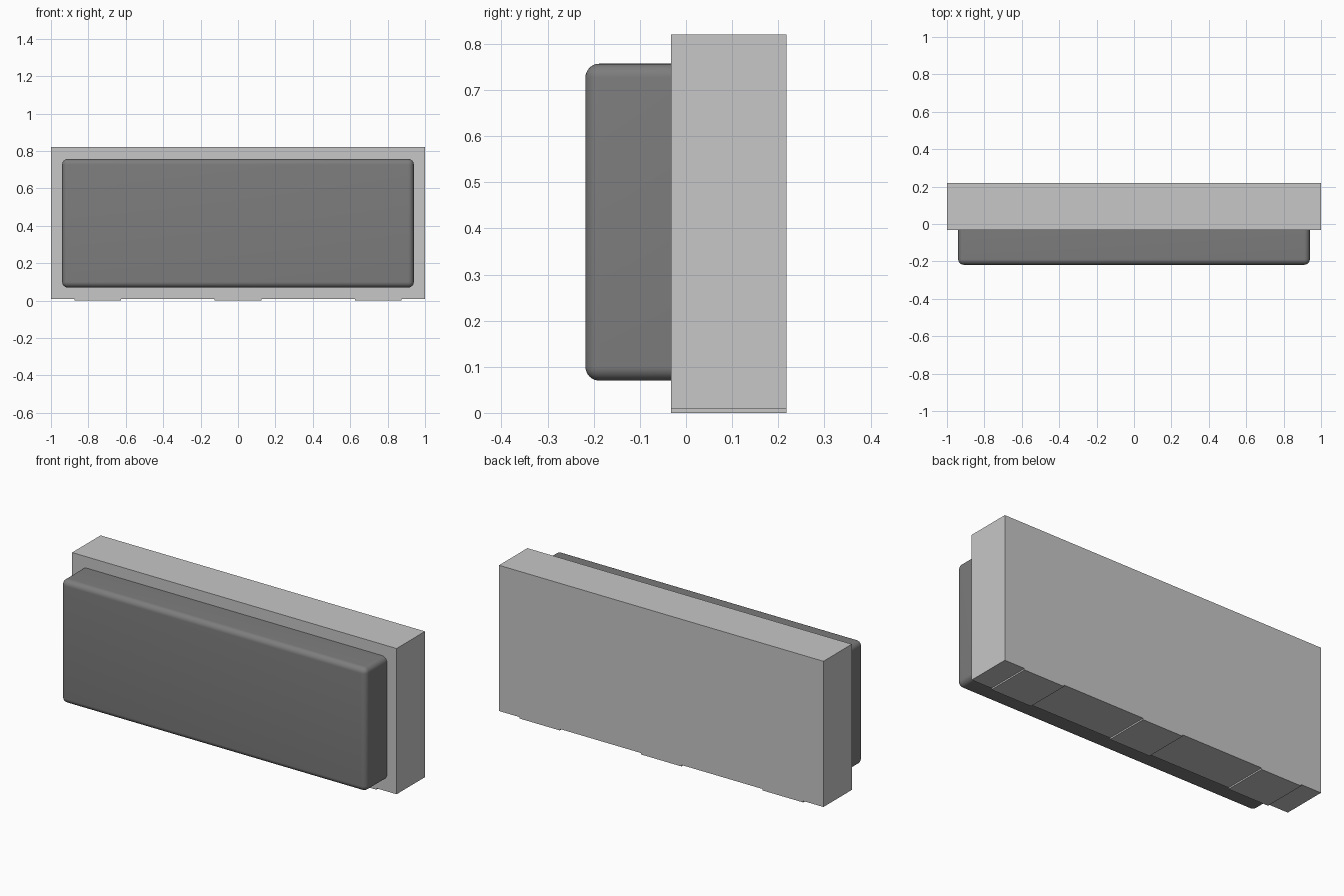
import bpy, bmesh, math

if "Cube" in bpy.data.objects:
    bpy.data.objects.remove(bpy.data.objects["Cube"], do_unlink=True)


def make_material(name, value):
    mat = bpy.data.materials.new(name)
    mat.use_nodes = True
    color = (value, value, value, 1)
    mat.diffuse_color = color
    bsdf = next(n for n in mat.node_tree.nodes if n.type == 'BSDF_PRINCIPLED')
    bsdf.inputs["Base Color"].default_value = color
    return mat


def box(name, low, high, mat, radius=0.0):
    """Box between two corners; a radius rounds every edge except the back rim."""
    bm = bmesh.new()
    bmesh.ops.create_cube(bm, size=1)
    for v in bm.verts:
        v.co = [l + (c + 0.5) * (h - l) for c, l, h in zip(v.co, low, high)]
    if radius:
        edges = [e for e in bm.edges
                 if not all(v.co.y > high[1] - 1e-4 for v in e.verts)]
        bmesh.ops.bevel(bm, geom=edges, offset=radius, segments=8,
                        profile=0.5, affect='EDGES')
    mesh = bpy.data.meshes.new(name)
    bm.to_mesh(mesh)
    bm.free()
    mesh.materials.append(mat)
    obj = bpy.data.objects.new(name, mesh)
    bpy.context.collection.objects.link(obj)
    return obj


light_grey = make_material("light_grey", 0.57)
dark_grey = make_material("dark_grey", 0.205)

FOOT_HEIGHT = 0.008
BACK, FACE = 0.218, -0.032

# Main slab
box("backing_panel", (-1, FACE, FOOT_HEIGHT), (1, BACK, 0.82), light_grey)

# Rounded pad, set slightly into the slab
pad = box("front_pad", (-0.94, -0.218, 0.07), (0.94, FACE + 0.01, 0.757),
          dark_grey, radius=0.03)
bpy.ops.object.select_all(action='DESELECT')
pad.select_set(True)
bpy.context.view_layer.objects.active = pad
bpy.ops.object.shade_smooth_by_angle(angle=math.radians(30))

# Thin feet under the slab
for side, x in (("right", -0.75), ("middle", 0), ("left", 0.75)):
    box(side + "_foot", (x - 0.125, FACE, 0), (x + 0.125, BACK, FOOT_HEIGHT), light_grey)
